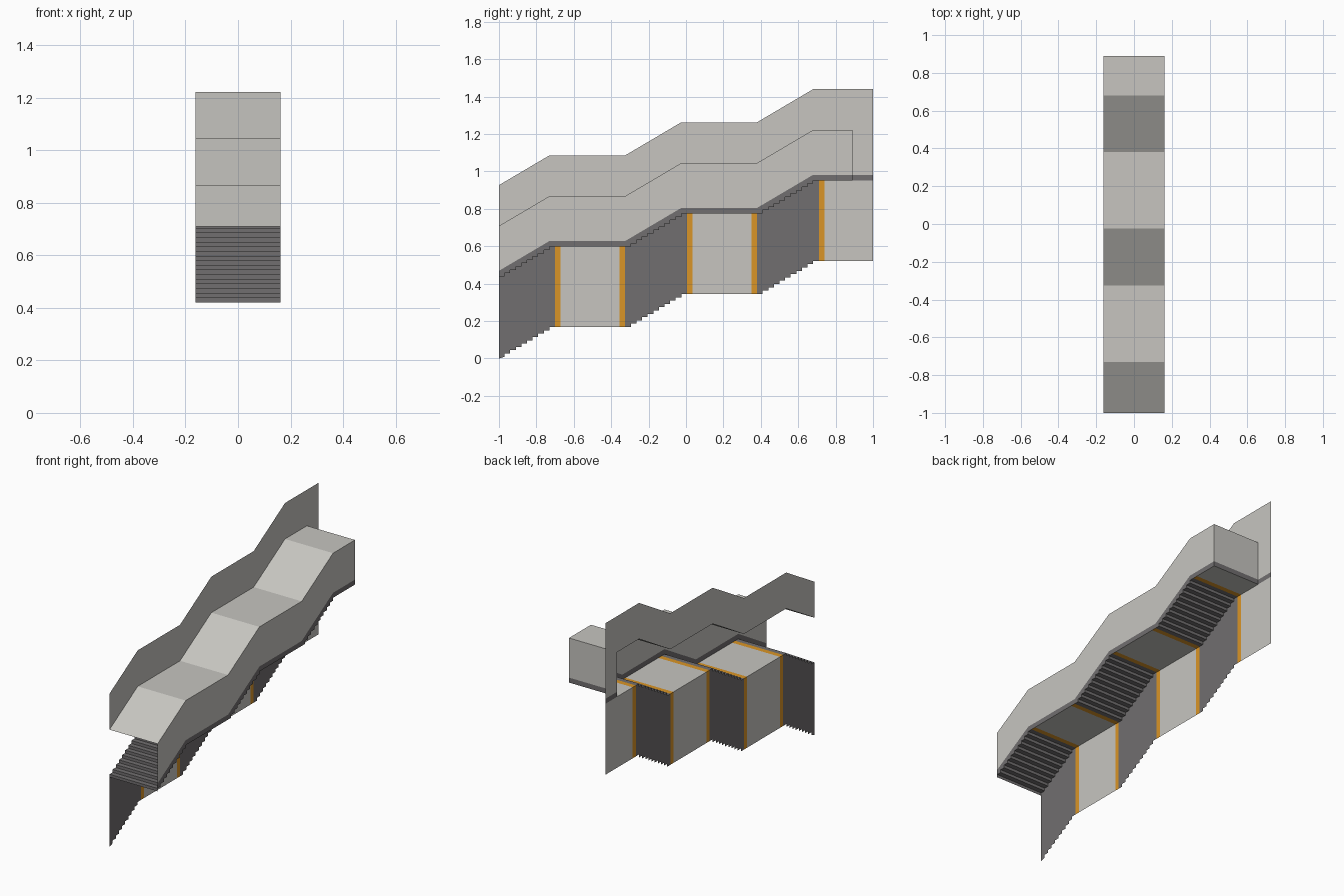
import bpy, math

if "Cube" in bpy.data.objects:
    bpy.data.objects.remove(bpy.data.objects["Cube"])

# Dimensions: a facade wall at x = -W with a stepped recess behind it
W = 0.161                 # half width of the recess
START, BACK, END = -1.0, 0.89, 1.0
PERIOD, RISE = 0.705, 0.177
TREAD, STEP = 0.03, 0.0177
Y0 = -0.73                # front edge of the first landing


def material(name, rgb):
    m = bpy.data.materials.new(name)
    m.diffuse_color = (*rgb, 1)
    m.use_nodes = True
    m.node_tree.nodes["Principled BSDF"].inputs["Base Color"].default_value = m.diffuse_color
    return m


MATS = [material("light_grey", (0.57, 0.56, 0.53)),
        material("dark_grey", (0.165, 0.158, 0.16)),
        material("orange", (0.70, 0.30, 0.02))]
LIGHT, DARK, ORANGE = range(3)


def phase(y):
    i = math.floor((y - Y0) / PERIOD + 1e-6)
    return i, y - Y0 - i * PERIOD


def floor_z(y):           # stepped floor, evaluated inside a strip
    i, p = phase(y)
    return 0.598 + RISE * i + STEP * max(0, math.floor((p - 0.435) / TREAD) + 1)


def ceil_z(y):            # landings joined by straight slopes
    i, p = phase(y)
    return 0.868 + RISE * (i + max(0, (p - 0.405) / 0.3))


def board_z(y):
    return ceil_z(y) - 0.24


def band(y):              # stairs dark, landings light with orange edge stripes
    p = phase(y)[1]
    if 0.03 < p < 0.06 or 0.375 < p < 0.405:
        return ORANGE
    return LIGHT if 0.06 < p < 0.375 else DARK


def build(name, quads):
    verts, faces, mats = [], [], []
    for pts, mat in quads:
        faces.append(range(len(verts), len(verts) + 4))
        verts += pts
        mats.append(mat)
    me = bpy.data.meshes.new(name)
    me.from_pydata(verts, [], [list(f) for f in faces])
    for m in MATS:
        me.materials.append(m)
    for poly, mat in zip(me.polygons, mats):
        poly.material_index = mat
    ob = bpy.data.objects.new(name, me)
    bpy.context.collection.objects.link(ob)
    # weld the strips together
    bpy.context.view_layer.objects.active = ob
    mod = ob.modifiers.new("weld", 'WELD')
    mod.merge_threshold = 0.0005
    return ob


def side(x, a, b, lo, hi):     # upright quad facing -x, lo/hi are z pairs
    return [(x, a, lo[0]), (x, a, hi[0]), (x, b, hi[1]), (x, b, lo[1])]


def across(a, za, b, zb):      # quad spanning the width
    return [(-W, a, za), (W, a, za), (W, b, zb), (-W, b, zb)]


# Strip boundaries along y
offsets = [0, 0.03, 0.06, 0.375, 0.405] + [0.435 + TREAD * k for k in range(9)] + [0.675]
cuts = {round(Y0 + i * PERIOD + p, 4) for i in (-1, 0, 1, 2) for p in offsets}
cuts = sorted({y for y in cuts if START < y < END} | {START, BACK, END})
strips = list(zip(cuts, cuts[1:]))

lower, upper, stairs, recess, ceiling = [], [], [], [], []
prev = 0.598 - RISE
for a, b in strips:
    m = (a + b) / 2
    f, col = floor_z(m), band(m)
    ca, cb = ceil_z(a), ceil_z(b)
    base = f - 0.43
    lower.append((side(-W, a, b, (0 if a == START else base, base), (f, f)), col))
    upper.append((side(-W, a, b, (ca, cb), (ca + 0.218, cb + 0.218)), LIGHT))
    x = W if m < BACK else -W      # beyond the recess the facade is solid
    target = recess if m < BACK else upper
    ba, bb = board_z(a), board_z(b)
    target.append((side(x, a, b, (f, f), (ba, bb)), DARK))
    target.append((side(x, a, b, (ba, bb), (ca, cb)), LIGHT))
    if m < BACK:
        if f - prev > 0.001:       # riser
            stairs.append((across(a, prev, a, f), DARK))
        stairs.append((across(a, f, b, f), col))
        ceiling.append((across(a, ca, b, cb)[::-1], LIGHT))
        prev = f

build("lower_facade_wall", lower)
build("upper_facade_wall", upper)
build("stairs_and_landings", stairs)
build("recess_side_wall", recess)
build("recess_ceiling", ceiling)

# End wall of the recess with its skirting
f, s, c = floor_z(BACK), board_z(BACK), ceil_z(BACK)
build("recess_end_wall", [(across(BACK, f, BACK, s), DARK),
                          (across(BACK, s, BACK, c), LIGHT)])
